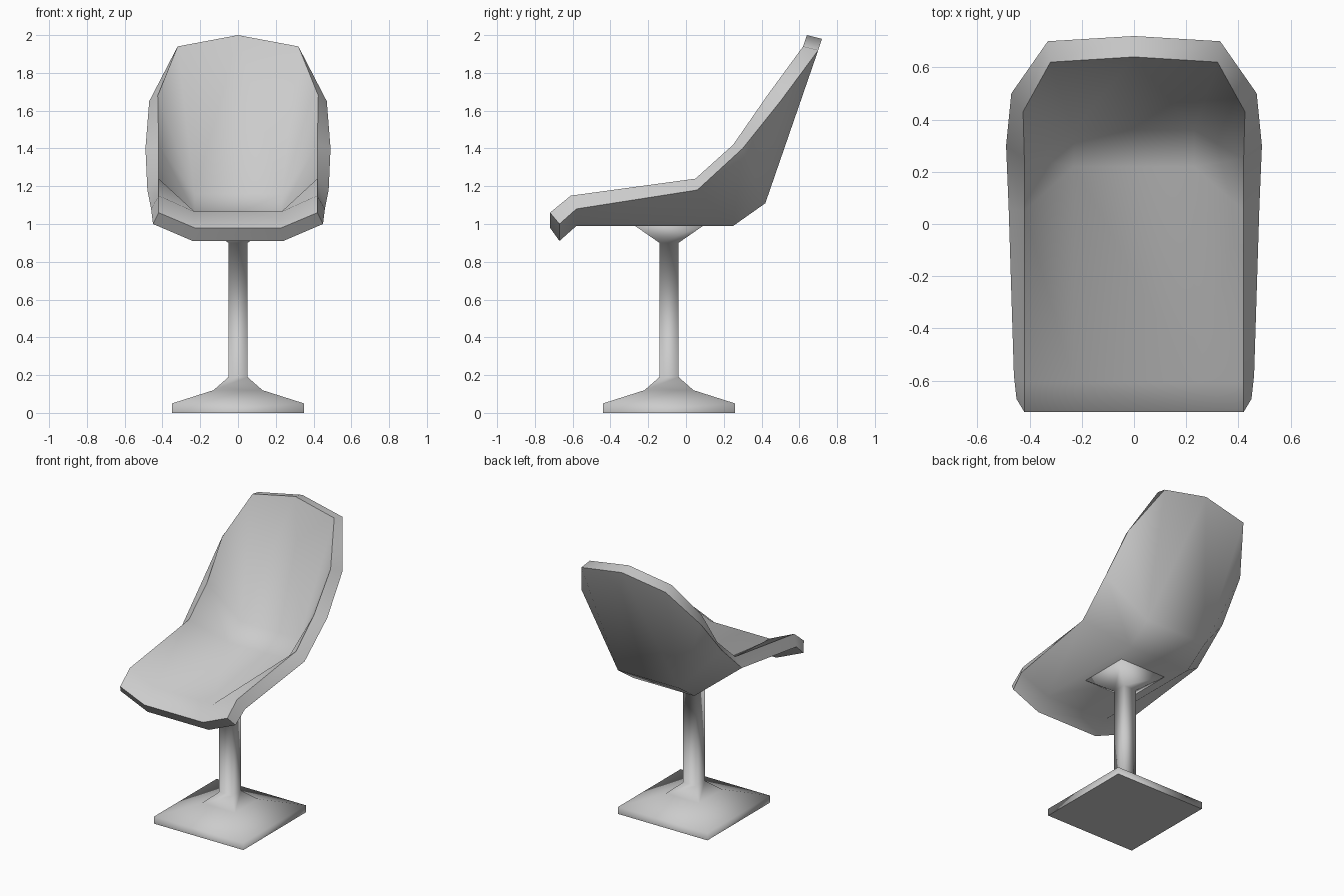
import bpy, bmesh, math

cube = bpy.data.objects.get("Cube")
if cube:
    bpy.data.objects.remove(cube, do_unlink=True)

GREY = (0.6, 0.6, 0.6, 1)
grey = bpy.data.materials.new("light_grey")
grey.use_nodes = True
grey.diffuse_color = GREY
grey.node_tree.nodes["Principled BSDF"].inputs["Base Color"].default_value = GREY


def finish(bm, name, angle):
    """Turn the bmesh into a smooth shaded object."""
    bmesh.ops.recalc_face_normals(bm, faces=bm.faces)
    mesh = bpy.data.meshes.new(name)
    bm.to_mesh(mesh)
    bm.free()
    mesh.materials.append(grey)
    obj = bpy.data.objects.new(name, mesh)
    bpy.context.collection.objects.link(obj)
    bpy.ops.object.select_all(action="DESELECT")
    obj.select_set(True)
    bpy.context.view_layer.objects.active = obj
    bpy.ops.object.shade_smooth_by_angle(angle=math.radians(angle))
    return obj


# Shell: rim points front to top, floor points front to back, and the top middle
inner = {
    "rim": [(.42, -.72, 1.06), (.42, -.61, 1.15), (.42, .05, 1.24),
            (.42, .25, 1.42), (.425, .43, 1.68), (.32, .62, 1.94)],
    "floor": [(.23, -.72, .98), (.23, -.61, 1.065), (.23, .22, 1.065), (.23, .36, 1.16)],
    "top": (0, .64, 2.0),
}
outer = {
    "rim": [(.45, -.67, 1.0), (.46, -.58, 1.08), (.48, .06, 1.18),
            (.49, .30, 1.40), (.47, .50, 1.65), (.33, .70, 1.92)],
    "floor": [(.24, -.67, .91), (.24, -.58, .99), (.24, .25, .99), (.24, .42, 1.11)],
    "top": (0, .72, 1.98),
}


def shell_layer(bm, shape):
    """Build one skin of the shell and return its border loop."""
    top = bm.verts.new(shape["top"])
    sides = []
    for s in (1, -1):
        r = [bm.verts.new((s * x, y, z)) for x, y, z in shape["rim"]]
        b = [bm.verts.new((s * x, y, z)) for x, y, z in shape["floor"]]
        for face in ((r[0], r[1], b[1], b[0]), (r[1], r[2], b[1]),
                     (r[2], b[2], b[1]), (r[2], r[3], b[2]), (r[3], b[3], b[2]),
                     (r[3], r[4], b[3]), (r[4], r[5], b[3])):
            bm.faces.new(face)
        bm.faces.new((b[3], r[5], top)) if s > 0 else bm.faces.new((top, r[5], b[3]))
        sides.append((r, b))
    (r1, b1), (r2, b2) = sides
    for i in range(3):
        bm.faces.new((b1[i], b1[i + 1], b2[i + 1], b2[i]))
    bm.faces.new((b1[3], top, b2[3]))
    return [top] + r1[::-1] + [b1[0], b2[0]] + r2


bm = bmesh.new()
loop_a = shell_layer(bm, inner)
loop_b = shell_layer(bm, outer)
n = len(loop_a)
for i in range(n):
    j = (i + 1) % n
    bm.faces.new((loop_a[i], loop_a[j], loop_b[j], loop_b[i]))
finish(bm, "seat_shell", 55)

# Pedestal: square rings of (half width, height) from the foot to the seat mount
profile = [(.35, 0), (.35, .05), (.13, .12), (.05, .19), (.05, .9), (.18, .99)]
bm = bmesh.new()
rings = [[bm.verts.new((sx * h, sy * h - .09, z))
          for sx, sy in ((-1, -1), (1, -1), (1, 1), (-1, 1))] for h, z in profile]
for low, high in zip(rings, rings[1:]):
    for i in range(4):
        j = (i + 1) % 4
        bm.faces.new((low[i], low[j], high[j], high[i]))
bm.faces.new(rings[0][::-1])
bm.faces.new(rings[-1])
pedestal = finish(bm, "pedestal", 180)

# Only the border of the flat underside stays sharp
for edge in pedestal.data.edges:
    edge.use_edge_sharp = all(pedestal.data.vertices[v].co.z < .01 for v in edge.vertices)
